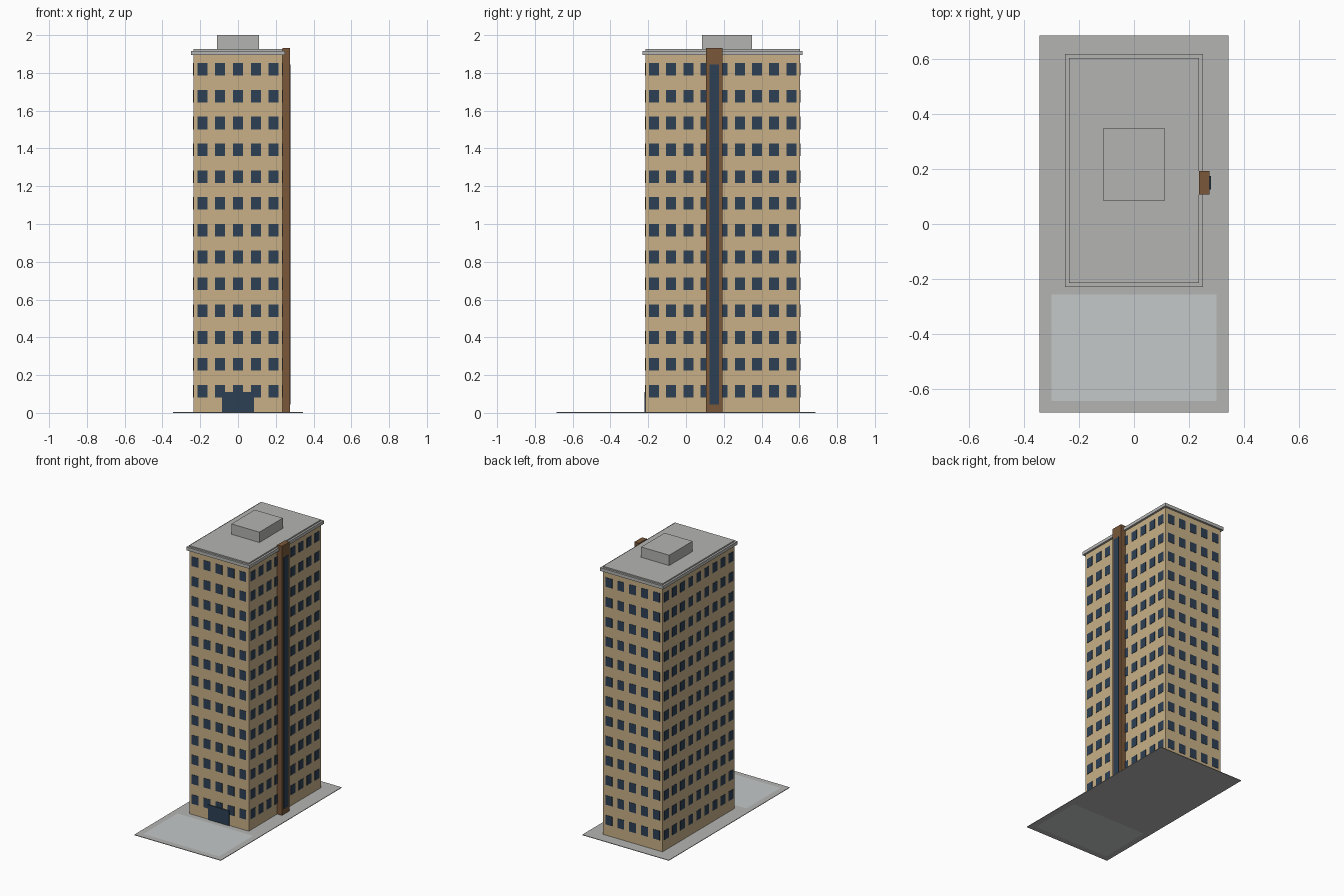
import bpy, bmesh
from mathutils import Vector

if "Cube" in bpy.data.objects:
    bpy.data.objects.remove(bpy.data.objects["Cube"], do_unlink=True)


def material(name, rgb):
    m = bpy.data.materials.new(name)
    m.use_nodes = True
    m.diffuse_color = (*rgb, 1)
    bsdf = next(n for n in m.node_tree.nodes if n.type == 'BSDF_PRINCIPLED')
    bsdf.inputs["Base Color"].default_value = (*rgb, 1)
    bsdf.inputs["Roughness"].default_value = 0.8
    return m


wall = material("sand wall", (0.58, 0.435, 0.245))
glass = material("dark blue glass", (0.027, 0.051, 0.089))
concrete = material("grey concrete", (0.456, 0.456, 0.445))
paving = material("pale paving", (0.55, 0.58, 0.585))
brown = material("brown cladding", (0.195, 0.098, 0.042))


def add_box(bm, lo, hi):
    lo, hi = Vector(lo), Vector(hi)
    verts = bmesh.ops.create_cube(bm, size=1)["verts"]
    for v in verts:
        v.co = (lo + hi) / 2 + v.co * (hi - lo)


def finish(name, bm, *mats):
    mesh = bpy.data.meshes.new(name)
    bm.to_mesh(mesh)
    bm.free()
    for m in mats:
        mesh.materials.append(m)
    obj = bpy.data.objects.new(name, mesh)
    bpy.context.collection.objects.link(obj)
    return obj


def box(name, lo, hi, mat):
    bm = bmesh.new()
    add_box(bm, lo, hi)
    return finish(name, bm, mat)


# Main dimensions
HALF_X, FRONT, BACK = 0.236, -0.215, 0.603
MID_Y = (FRONT + BACK) / 2
GROUND_TOP, EAVES = 0.004, 1.894
FLOORS, FIRST, STOREY = 13, 0.115, 0.142
WIN_W, WIN_H, PROUD = 0.053, 0.067, 0.002

# Ground slab, cut so that the forecourt is its own area of colour
bm = bmesh.new()
add_box(bm, (-0.343, -0.685, 0), (0.343, 0.685, GROUND_TOP))
for co, no in (((-0.3, 0, 0), (1, 0, 0)), ((0.3, 0, 0), (1, 0, 0)),
               ((0, -0.643, 0), (0, 1, 0)), ((0, -0.257, 0), (0, 1, 0))):
    bmesh.ops.bisect_plane(bm, geom=bm.verts[:] + bm.edges[:] + bm.faces[:],
                           plane_co=co, plane_no=no)
for f in bm.faces:
    c = f.calc_center_median()
    f.material_index = int(abs(c.x) < 0.3 and -0.643 < c.y < -0.257)
finish("ground", bm, concrete, paving)

# Tower body
box("tower_walls", (-HALF_X, FRONT, GROUND_TOP), (HALF_X, BACK, EAVES), wall)


# Window rows on each facade
def windows(name, axis, plane, columns, centre, length):
    bm = bmesh.new()
    pitch = length / columns
    for row in range(FLOORS):
        z = FIRST + row * STOREY
        for col in range(columns):
            u = centre + (col - (columns - 1) / 2) * pitch
            mid = Vector((plane, u, z) if axis == 'x' else (u, plane, z))
            half = Vector((PROUD, WIN_W / 2, WIN_H / 2) if axis == 'x'
                          else (WIN_W / 2, PROUD, WIN_H / 2))
            add_box(bm, mid - half, mid + half)
    finish(name, bm, glass)


windows("front_windows", 'y', FRONT, 5, 0, 2 * HALF_X)
windows("back_windows", 'y', BACK, 5, 0, 2 * HALF_X)
windows("left_windows", 'x', HALF_X, 9, MID_Y, BACK - FRONT)
windows("right_windows", 'x', -HALF_X, 9, MID_Y, BACK - FRONT)

# Entrance
box("entrance", (-0.085, FRONT - 0.006, GROUND_TOP), (0.085, FRONT + 0.002, 0.111), glass)

# Roof: overhanging cornice, raised cap and plant room
RIM = 0.014
box("cornice", (-HALF_X - RIM, FRONT - RIM, EAVES), (HALF_X + RIM, BACK + RIM, 1.917), concrete)
box("roof_cap", (-HALF_X, FRONT, 1.917), (HALF_X, BACK, 1.926), concrete)
box("plant_room", (-0.111, 0.084, 1.926), (0.111, 0.349, 2.0), concrete)

# Stair shaft with its tall glazed strip
box("stair_shaft", (HALF_X, 0.107, GROUND_TOP), (0.274, 0.193, 1.933), brown)
box("stair_glazing", (0.272, 0.125, 0.045), (0.279, 0.175, 1.845), glass)
